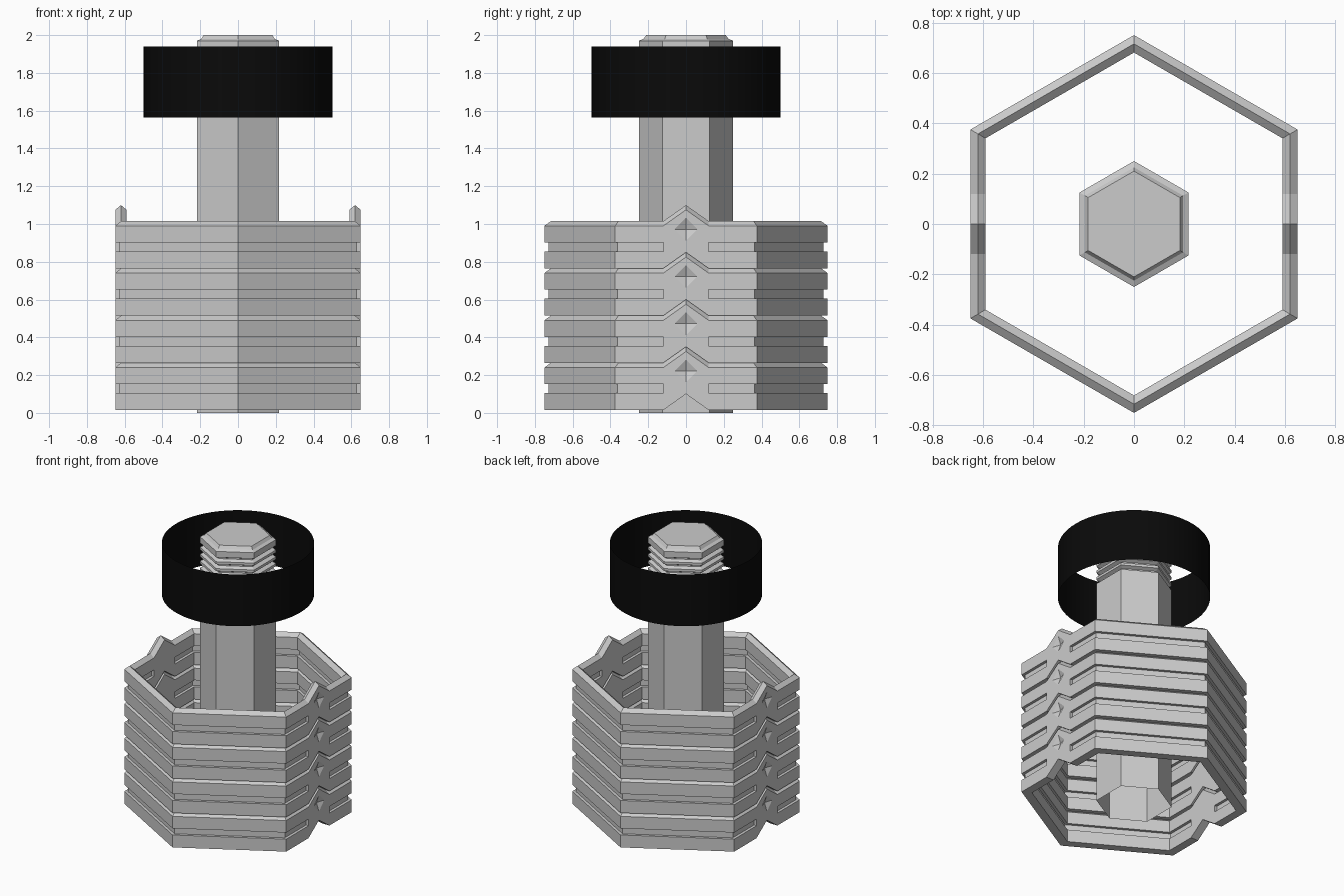
import bpy, bmesh
from math import sin, cos, pi

if "Cube" in bpy.data.objects:
    bpy.data.objects.remove(bpy.data.objects["Cube"])


def finish(name, bm):
    bmesh.ops.remove_doubles(bm, verts=bm.verts, dist=1e-5)
    bmesh.ops.dissolve_degenerate(bm, dist=1e-5, edges=bm.edges)
    bmesh.ops.recalc_face_normals(bm, faces=bm.faces)
    me = bpy.data.meshes.new(name)
    bm.to_mesh(me)
    bm.free()
    ob = bpy.data.objects.new(name, me)
    bpy.context.collection.objects.link(ob)
    return ob


def loft(bm, rings, closed):
    """Skin a list of equal-length vertex loops; closed joins last to first."""
    vs = [[bm.verts.new(p) for p in r] for r in rings]
    n = len(vs[0])
    for i in range(len(vs) if closed else len(vs) - 1):
        a, b = vs[i], vs[(i + 1) % len(vs)]
        for j in range(n):
            k = (j + 1) % n
            bm.faces.new((a[j], a[k], b[k], b[j]))
    return vs


# Hexagonal sleeve segment: wall section swept round the hexagon
R, WALL, GROOVE, PEAK, DENT = 0.75, 0.06, 0.02, 0.085, 0.02
A = R * cos(pi / 6)


def section(lift, zs, outer, inner):
    """Closed wall section as (inset, z): lift moves roof and foot."""
    pts = [(0, lift)] + list(zip(outer, zs)) + [(0, 0.225 + lift), (WALL / 2, 0.25 + lift),
           (WALL, 0.225 + lift)]
    pts += [(WALL - d, z) for d, z in zip(inner, zs)][::-1] + [(WALL, lift)]
    return pts


FLAT = (0, 0, 0, 0)
CUT = (0, GROOVE, GROOVE, 0)
GZ = (0.09, 0.09, 0.138, 0.138)
grooved = section(0, GZ, CUT, CUT)
plain = section(0, GZ, FLAT, FLAT)
shoulder = section(PEAK / 2, (0.207,) * 4, FLAT, FLAT)
crest = section(PEAK, (0.147, 0.207, 0.207, 0.267), (0, DENT, DENT, 0), FLAT)
# stations across each side face: groove ends, chevron and diamond dent
chevron = [(-0.12, grooved), (-0.12, plain), (-0.06, shoulder), (0, crest),
           (0.06, shoulder), (0.12, plain), (0.12, grooved)]

rings = []
for i in range(6):
    t = -pi / 6 + i * pi / 3
    rings.append([(R * cos(t) * (1 - d / A), R * sin(t) * (1 - d / A), z) for d, z in grooved])
    if i in (0, 3):
        s = 1 if i == 0 else -1
        for y, sec in chevron:
            rings.append([(s * (A - d), s * y, z) for d, z in sec])
for k in range(4):
    bm = bmesh.new()
    loft(bm, rings, True)
    seg = finish(f"sleeve_segment_{k + 1}", bm)
    seg.location.z = 0.015 + 0.25 * k

# Hexagonal post with ridged upper end and bevelled cap
profile = [(0.25, 0), (0.25, 1.645)]
for k in range(6):
    z = 1.645 + 0.05 * k
    profile += [(0.222, z + 0.012), (0.222, z + 0.02), (0.25, z + 0.032), (0.25, z + 0.05)]
profile += [(0.25, 1.97), (0.225, 1.98), (0.21, 2.0)]
bm = bmesh.new()
vs = loft(bm, [[(r * cos(pi / 6 + i * pi / 3), r * sin(pi / 6 + i * pi / 3), z)
                for i in range(6)] for r, z in profile], False)
bm.faces.new(vs[-1])
finish("hex_post", bm)

# Open black band round the ridged end
bm = bmesh.new()
bmesh.ops.create_cone(bm, cap_ends=False, segments=64, radius1=0.5, radius2=0.5, depth=0.375)
for f in bm.faces:
    f.smooth = True
band = finish("black_band", bm)
band.location.z = 1.7525
black = bpy.data.materials.new("black")
black.diffuse_color = (0.003, 0.003, 0.003, 1)
black.use_nodes = True
black.node_tree.nodes["Principled BSDF"].inputs["Base Color"].default_value = black.diffuse_color
band.data.materials.append(black)
